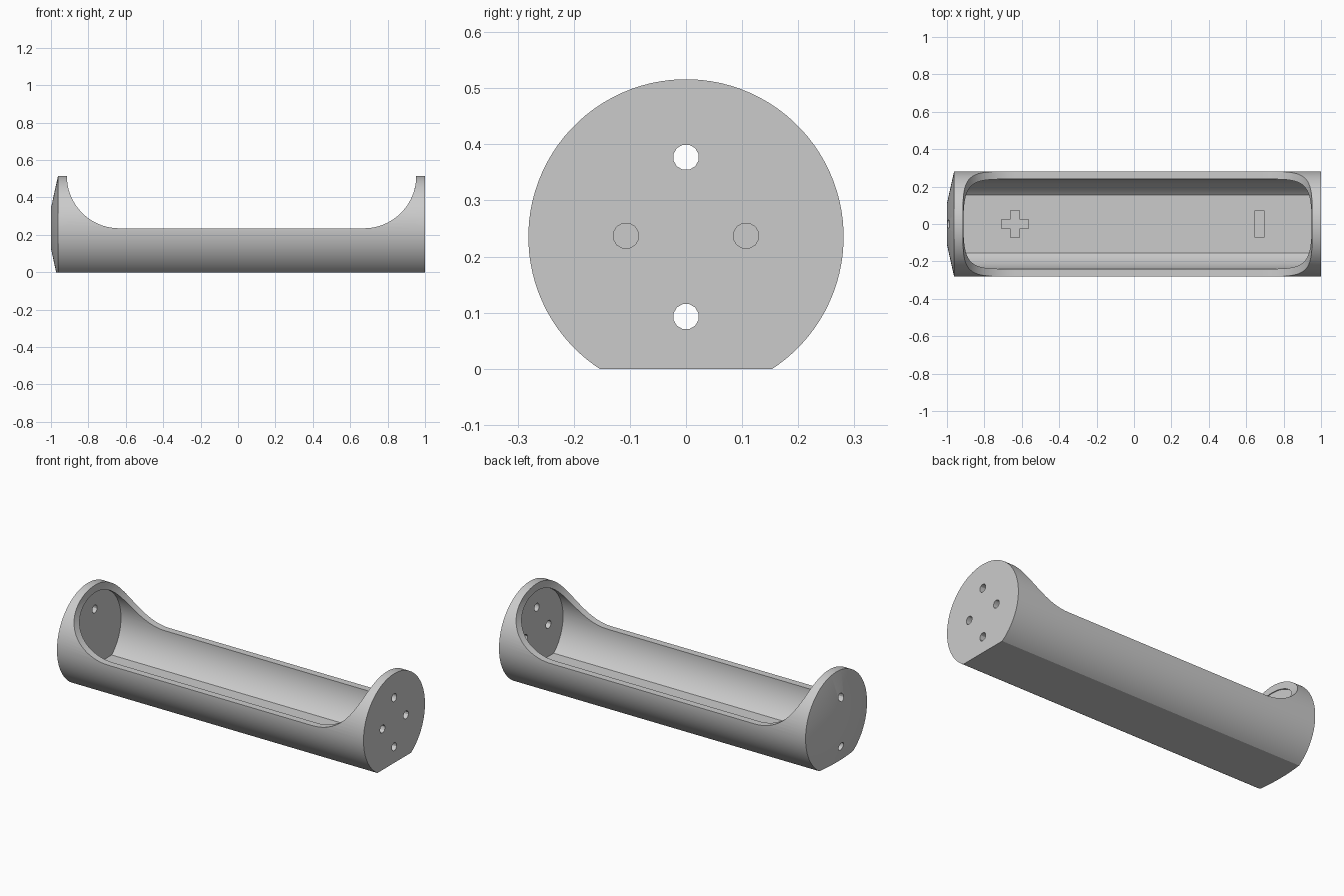
import bpy, bmesh
from math import sin, cos, pi
from mathutils import Vector

cube = bpy.data.objects.get("Cube")
if cube:
    bpy.data.objects.remove(cube, do_unlink=True)

AXIS_Z = 0.235      # height of the tube axis
R_OUT, R_IN = 0.281, 0.24
FLOOR_Z = 0.052
X_LEFT, X_RIGHT = -0.917, 0.955   # inner faces of the end walls

grey = bpy.data.materials.new("plain grey")
grey.use_nodes = True
colour = (0.6, 0.6, 0.6, 1)
grey.diffuse_color = colour
grey.node_tree.nodes["Principled BSDF"].inputs["Base Color"].default_value = colour


def finish(name, bm):
    bmesh.ops.recalc_face_normals(bm, faces=bm.faces[:])
    mesh = bpy.data.meshes.new(name)
    bm.to_mesh(mesh)
    bm.free()
    mesh.materials.append(grey)
    ob = bpy.data.objects.new(name, mesh)
    bpy.context.collection.objects.link(ob)
    return ob


def lathe(name, rings, y=0, z=AXIS_Z, sides=96, flat_z=None):
    """Solid turned about the x direction, optionally sliced flat underneath."""
    bm = bmesh.new()
    loops = []
    for x, r in rings:
        angles = [2 * pi * (i + 0.5) / sides for i in range(sides)]
        loops.append([bm.verts.new((x, y + r * sin(a), z + r * cos(a))) for a in angles])
    for a, b in zip(loops, loops[1:]):
        for i in range(sides):
            j = (i + 1) % sides
            bm.faces.new((a[i], a[j], b[j], b[i]))
    bm.faces.new(loops[0])
    bm.faces.new(loops[-1])
    if flat_z is not None:
        bmesh.ops.bisect_plane(bm, geom=bm.verts[:] + bm.edges[:] + bm.faces[:],
                               plane_co=(0, 0, flat_z), plane_no=(0, 0, 1), clear_inner=True)
        bmesh.ops.holes_fill(bm, edges=[e for e in bm.edges if e.is_boundary], sides=0)
    return finish(name, bm)


def prism(name, points, direction):
    """Flat outline pushed along a direction."""
    bm = bmesh.new()
    face = bm.faces.new([bm.verts.new(p) for p in points])
    out = bmesh.ops.extrude_face_region(bm, geom=[face])
    moved = [v for v in out["geom"] if isinstance(v, bmesh.types.BMVert)]
    bmesh.ops.translate(bm, verts=moved, vec=Vector(direction))
    return finish(name, bm)


# Tube with a shallow cone on one end and a flat underside
holder = lathe("battery_holder", [(-1, 0.11), (-0.962, R_OUT), (1, R_OUT)], flat_z=0)

# Inner cavity with a flat floor
cutters = [lathe("cavity_cutter", [(X_LEFT, R_IN), (X_RIGHT, R_IN)], flat_z=FLOOR_Z)]

# Open top with a quarter round sweeping up to each end wall
ARC, TOP = 0.28, 0.515
arc = [pi / 2 * i / 24 for i in range(25)]
outline = [(X_LEFT + 0.002, 0.7)]
outline += [(X_LEFT + 0.002 + ARC * (1 - cos(a)), TOP - ARC * sin(a)) for a in arc]
outline += [(X_RIGHT - 0.002 - ARC * (1 - cos(a)), TOP - ARC * sin(a)) for a in reversed(arc)]
outline += [(X_RIGHT - 0.002, 0.7)]
cutters.append(prism("opening_cutter", [(x, -0.5, z) for x, z in outline], (0, 1, 0)))

# Wire holes: upper and lower through both ends, side pair only in the flat end
HOLE = 0.023
for dz in (-0.142, 0.142):
    for x in (-0.96, 0.98):
        cutters.append(lathe("hole_cutter", [(x - 0.1, HOLE), (x + 0.1, HOLE)],
                             z=AXIS_Z + dz, sides=12))
for y in (-0.107, 0.107):
    cutters.append(lathe("side_hole_cutter", [(0.9, HOLE), (1.1, HOLE)],
                         y=y, z=AXIS_Z + 0.002, sides=12))

# Shallow polarity marks in the floor
A, B = 0.072, 0.024
quarter = [(A, -B), (A, B), (B, B)]
plus = []
for turn in range(4):
    for x, y in quarter:
        for _ in range(turn):
            x, y = -y, x
        plus.append((x, y))
minus = [(B, -A), (B, A), (-B, A), (-B, -A)]
for name, shape, cx in (("plus_cutter", plus, -0.637), ("minus_cutter", minus, 0.67)):
    cutters.append(prism(name, [(cx + x, y, FLOOR_Z - 0.01) for x, y in shape], (0, 0, 0.05)))

# Carve everything, then drop the helpers
for cutter in cutters:
    cutter.hide_render = True
    mod = holder.modifiers.new(cutter.name, "BOOLEAN")
    mod.operation = "DIFFERENCE"
    mod.solver = "EXACT"
    mod.object = cutter
bpy.context.view_layer.update()
carved = bpy.data.meshes.new_from_object(
    holder.evaluated_get(bpy.context.evaluated_depsgraph_get()))
holder.modifiers.clear()
holder.data = carved
for cutter in cutters:
    bpy.data.objects.remove(cutter, do_unlink=True)
carved.materials.clear()
carved.materials.append(grey)
for poly in carved.polygons:
    poly.material_index = 0

bpy.ops.object.select_all(action="DESELECT")
holder.select_set(True)
bpy.context.view_layer.objects.active = holder
bpy.ops.object.shade_smooth_by_angle(angle=pi / 6)
